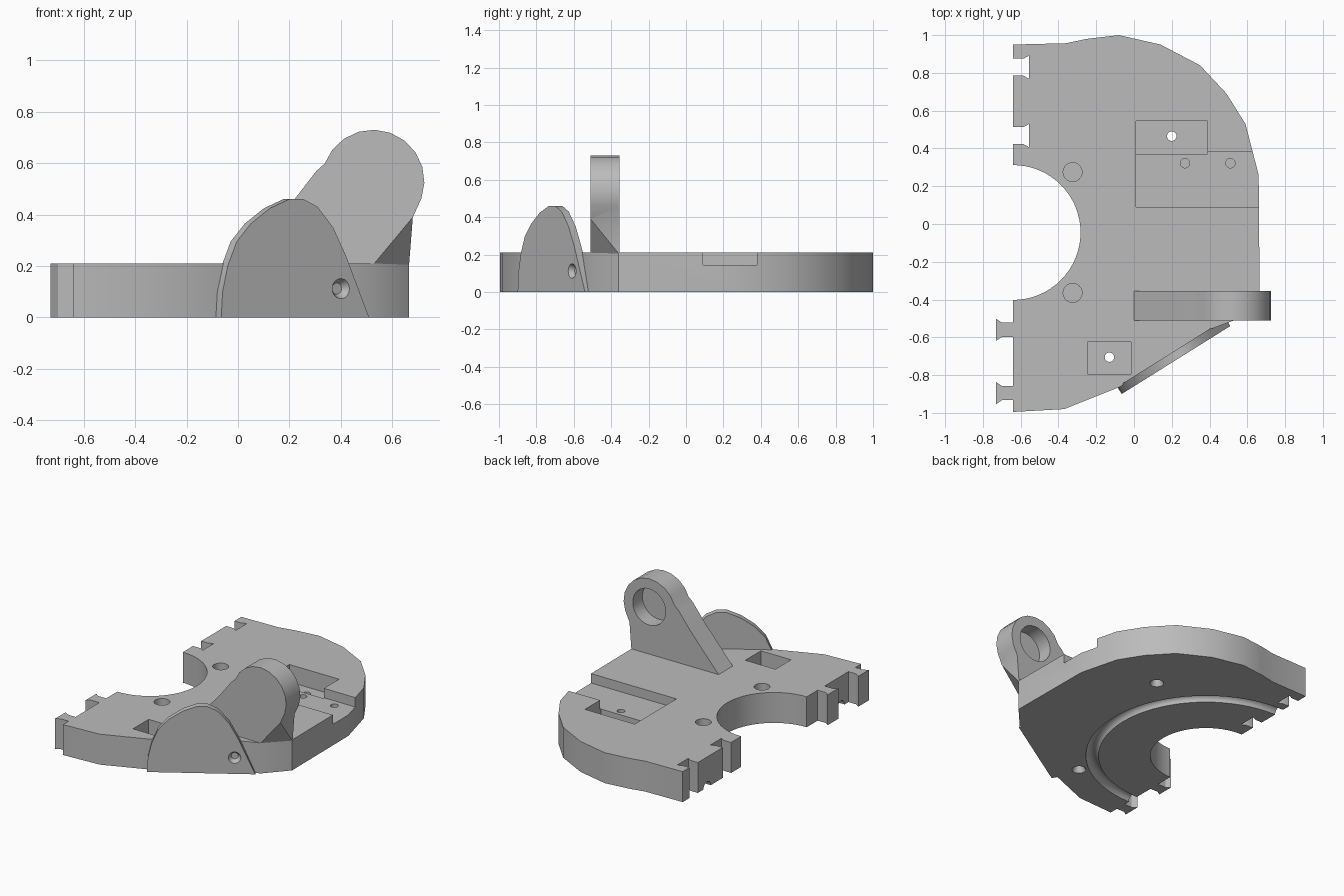
import bpy, bmesh
from math import sin, cos, pi, radians
from mathutils import Matrix, Vector

old = bpy.data.objects.get("Cube")
if old:
    bpy.data.objects.remove(old, do_unlink=True)

grey = bpy.data.materials.new("plain grey")
grey.use_nodes = True
COLOUR = (0.5, 0.5, 0.5, 1)
grey.diffuse_color = COLOUR
grey.node_tree.nodes["Principled BSDF"].inputs["Base Color"].default_value = COLOUR


def finish(name, bm):
    bmesh.ops.recalc_face_normals(bm, faces=bm.faces)
    mesh = bpy.data.meshes.new(name)
    bm.to_mesh(mesh)
    bm.free()
    mesh.materials.append(grey)
    obj = bpy.data.objects.new(name, mesh)
    bpy.context.collection.objects.link(obj)
    return obj


def frame(x_axis, y_axis, origin):
    """Placement whose local x and y axes lie in the profile plane."""
    x, y = Vector(x_axis).normalized(), Vector(y_axis).normalized()
    m = Matrix((x, y, x.cross(y))).transposed().to_4x4()
    m.translation = origin
    return m


def prism(name, pts, depth, place=Matrix()):
    bm = bmesh.new()
    face = bm.faces.new([bm.verts.new((u, v, 0)) for u, v in pts])
    new = bmesh.ops.extrude_face_region(bm, geom=[face])["geom"]
    bmesh.ops.translate(bm, vec=(0, 0, depth),
                        verts=[g for g in new if isinstance(g, bmesh.types.BMVert)])
    bm.transform(place)
    return finish(name, bm)


def circle(u, v, r, n=32, start=0.0, sweep=2 * pi, closed=True):
    steps = n if closed else n - 1
    return [(u + r * cos(start + sweep * i / steps), v + r * sin(start + sweep * i / steps))
            for i in range(n)]


def rect(x0, x1, y0, y1):
    return [(x0, y0), (x1, y0), (x1, y1), (x0, y1)]


def at_z(z):
    return Matrix.Translation((0, 0, z))


def cone(name, r1, r2, depth, place):
    bm = bmesh.new()
    bmesh.ops.create_cone(bm, cap_ends=True, segments=24, radius1=r1, radius2=r2,
                          depth=depth, matrix=place)
    return finish(name, bm)


def cut(target, cutter):
    mod = target.modifiers.new("cut", "BOOLEAN")
    mod.operation, mod.solver, mod.object = "DIFFERENCE", "EXACT", cutter
    bpy.context.view_layer.objects.active = target
    bpy.ops.object.modifier_apply(modifier=mod.name)
    bpy.data.objects.remove(cutter, do_unlink=True)


# Half-ring base plate with dovetail joints on its straight edge
TOP, EDGE, CY = 0.21, -0.64, -0.045


def socket(y):
    return [(EDGE, y + 0.045), (-0.585, y + 0.045), (-0.555, y + 0.062),
            (-0.555, y - 0.062), (-0.585, y - 0.045), (EDGE, y - 0.045)]


def tab(y):
    return [(EDGE, y + 0.038), (-0.70, y + 0.038), (-0.73, y + 0.058),
            (-0.73, y - 0.058), (-0.70, y - 0.038), (EDGE, y - 0.038)]


outline = [(EDGE, 0.95)] + socket(0.83) + socket(0.468)
outline += circle(EDGE, CY, 0.357, 33, pi / 2, -pi, closed=False)
outline += tab(-0.56) + tab(-0.895)
outline += [(EDGE, -0.995), (-0.37, -0.98), (-0.07, -0.86), (0.41, -0.555),
            (0.53, -0.51), (0.665, -0.36), (0.66, 0.26), (0.59, 0.53), (0.49, 0.69),
            (0.35, 0.84), (0.14, 0.95), (-0.08, 1.0), (-0.25, 0.98), (-0.36, 0.957)]
base = prism("base_plate", outline, TOP)

# Recesses in the top
for box, floor in ((rect(0.01, 0.8, 0.09, 0.38), 0.145),
                   (rect(0.01, 0.39, 0.37, 0.545), 0.09),
                   (rect(-0.245, -0.015, -0.795, -0.625), 0.09)):
    cut(base, prism("recess", box, 0.3, at_z(floor)))

# Blind pin holes
for x, y, r, floor in ((-0.325, 0.275, 0.05, 0.08), (-0.325, -0.365, 0.05, 0.08),
                       (0.27, 0.322, 0.025, 0.06), (0.51, 0.322, 0.025, 0.06)):
    cut(base, prism("pin_hole", circle(x, y, r), 0.3, at_z(floor)))

# Screw holes, countersunk from below
for x, y in ((0.2, 0.465), (-0.13, -0.705)):
    cut(base, prism("screw_hole", circle(x, y, 0.025), 0.4, at_z(-0.1)))
    cut(base, cone("countersink", 0.055, 0.02, 0.07, Matrix.Translation((x, y, 0.015))))

# Round bearing groove in the underside
bm = bmesh.new()
ring = [bm.verts.new((0.73 + u, 0, v)) for u, v in circle(0, 0, 0.04, 16)]
edges = [bm.edges.new((ring[i - 1], ring[i])) for i in range(len(ring))]
bmesh.ops.spin(bm, geom=ring + edges, cent=(0, 0, 0), axis=(0, 0, 1),
               angle=2 * pi, steps=72, use_merge=True)
bmesh.ops.remove_doubles(bm, verts=bm.verts, dist=0.0001)
bm.transform(Matrix.Translation((EDGE, CY, 0)))
cut(base, finish("groove", bm))

# Upright lug with a blind bore in its back and a sloped lower corner
lug_profile = [(0.0, 0.2), (0.665, 0.2), (0.68, 0.39)]
lug_profile += circle(0.525, 0.53, 0.2, 11, radians(-20), radians(180), closed=False)
lug_profile += [(0.305, 0.57), (0.22, 0.46), (0.0, TOP)]
lug = prism("upright_lug", lug_profile, 0.155, frame((1, 0, 0), (0, 0, 1), (0, -0.355, 0)))
cut(lug, prism("bore", circle(0.53, 0.535, 0.125, 40), 0.12,
               frame((1, 0, 0), (0, 0, 1), (0, -0.34, 0))))
bm = bmesh.new()
bm.from_mesh(lug.data)
sliced = bmesh.ops.bisect_plane(bm, geom=bm.verts[:] + bm.edges[:] + bm.faces[:],
                                plane_co=(0.53, -0.51, TOP), plane_no=(0.27, -0.25, -0.225),
                                clear_outer=True)["geom_cut"]
bmesh.ops.holes_fill(bm, edges=[e for e in bm.edges if e.is_boundary], sides=0)
bmesh.ops.recalc_face_normals(bm, faces=bm.faces)
bm.to_mesh(lug.data)
bm.free()

# Rounded shield plate along the diagonal front edge
along = Vector((0.575, 0.36, 0)).normalized()
out = along.cross(Vector((0, 0, 1)))
shape = [(0, 0), (0.005, 0.1), (0.025, 0.2), (0.06, 0.295), (0.115, 0.365), (0.19, 0.425),
         (0.265, 0.46), (0.32, 0.46), (0.375, 0.43), (0.435, 0.35), (0.485, 0.24), (0.575, 0)]
corner = Vector((-0.065, -0.9, 0))
shield = prism("shield_plate", [(x / along.x, z) for x, z in shape], 0.045,
               frame(along, (0, 0, 1), corner - out * 0.045))

# Countersunk hole through the shield into the base
hole = corner + along * (0.465 / along.x) + Vector((0, 0, 0.112))
for part in (shield, base):
    cut(part, prism("bolt_hole", circle(0, 0, 0.025), 0.2,
                    frame(along, (0, 0, 1), hole - out * 0.12)))
cut(shield, cone("bolt_sink", 0.022, 0.045, 0.04,
                 frame(along, (0, 0, 1), hole - out * 0.01)))

# Smooth the curved walls, keep edges sharp
for obj in bpy.context.view_layer.objects:
    obj.select_set(obj in (base, lug, shield))
bpy.context.view_layer.objects.active = base
bpy.ops.object.shade_smooth_by_angle(angle=radians(30))
